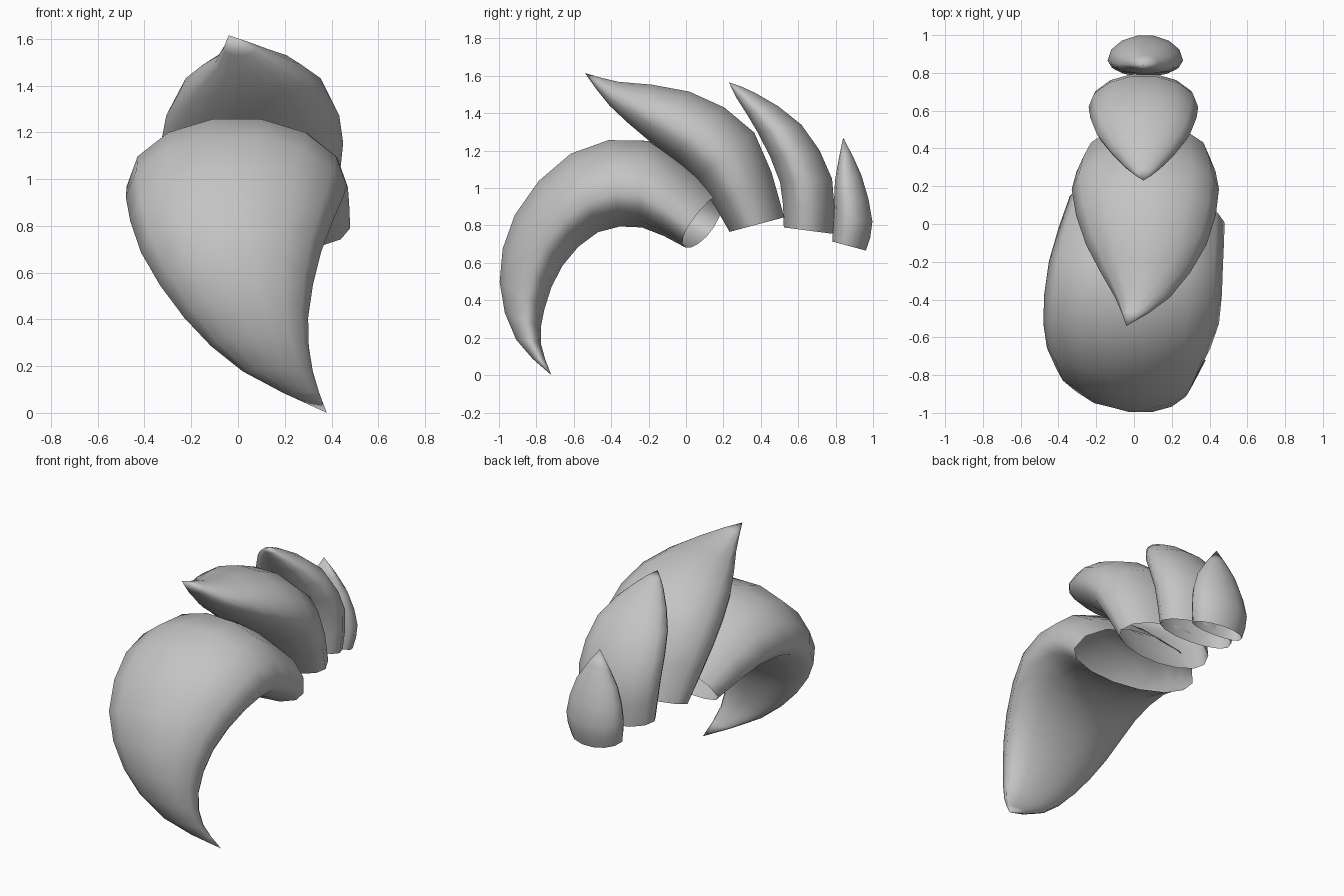
import bpy
import bmesh
import math
from mathutils import Vector

cube = bpy.data.objects.get("Cube")
if cube:
    bpy.data.objects.remove(cube, do_unlink=True)

# Single plain grey
grey = bpy.data.materials.new("plain_grey")
grey.use_nodes = True
colour = (0.55, 0.55, 0.55, 1.0)
grey.diffuse_color = colour
grey.node_tree.nodes["Principled BSDF"].inputs["Base Color"].default_value = colour

SIDES = 14


def smooth_keys(keys):
    """Insert one spline midpoint between each pair of key sections."""
    pts = [Vector(k) for k in keys]
    padded = [2 * pts[0] - pts[1]] + pts + [2 * pts[-1] - pts[-2]]
    result = []
    for a, b, c, d in zip(padded, padded[1:], padded[2:], padded[3:]):
        result += [b, (9 * (b + c) - a - d) / 16]
    return result


def section_ring(bm, section, belly, skew):
    """Egg-shaped ring whose widest line sits at fraction belly from the inner edge."""
    outer_y, outer_z, inner_y, inner_z, centre_x, half_width = section
    ring = []
    for i in range(SIDES):
        angle = math.tau * i / SIDES
        rise = math.sin(angle)
        side = math.cos(angle)
        t = belly + rise * ((1 - belly) if rise > 0 else belly)
        y = inner_y + (outer_y - inner_y) * t - skew * side
        z = inner_z + (outer_z - inner_z) * t
        ring.append(bm.verts.new((centre_x + half_width * side, y, z)))
    return ring


def curved_spike(name, keys, tip, belly, skew=0.0):
    """Open-based tapering spike; each key is outer y, z, inner y, z, centre x, half width."""
    x, y, z = tip
    sections = smooth_keys(keys + [(y, z, y, z, x, 0)])
    bm = bmesh.new()
    rings = [section_ring(bm, s, belly, skew * max(0, 1 - i / 3))
             for i, s in enumerate(sections)]
    point = bm.verts.new(tip)
    for low, high in zip(rings, rings[1:]):
        for i in range(SIDES):
            j = (i + 1) % SIDES
            bm.faces.new((low[i], low[j], high[j], high[i]))
    for i in range(SIDES):
        bm.faces.new((rings[-1][i], rings[-1][(i + 1) % SIDES], point))
    for face in bm.faces:
        face.smooth = True
    # Make the walls face away from the spine
    bm.normal_update()
    bm.faces.ensure_lookup_table()
    wall = bm.faces[0]
    middle = sum((v.co for v in rings[0] + rings[1]), Vector((0, 0, 0))) / (2 * SIDES)
    if wall.normal.dot(wall.calc_center_median() - middle) < 0:
        bmesh.ops.reverse_faces(bm, faces=bm.faces[:])
    mesh = bpy.data.meshes.new(name)
    bm.to_mesh(mesh)
    bm.free()
    mesh.materials.append(grey)
    obj = bpy.data.objects.new(name, mesh)
    bpy.context.collection.objects.link(obj)


# Large front spike hooking down to the ground
curved_spike("front_spike", [
    (0.19, 0.97, 0.01, 0.68, 0.07, 0.41),
    (-0.2, 1.26, -0.23, 0.785, 0.01, 0.46),
    (-0.62, 1.19, -0.47, 0.76, -0.015, 0.465),
    (-0.92, 0.86, -0.66, 0.58, -0.03, 0.385),
    (-1.0, 0.5, -0.755, 0.35, 0.035, 0.265),
    (-0.91, 0.19, -0.775, 0.17, 0.17, 0.15),
], (0.38, -0.72, 0), 0.38, 0.07)

# Second spike sweeping forward over the first
curved_spike("upper_spike", [
    (0.53, 0.845, 0.23, 0.765, 0.07, 0.33),
    (0.37, 1.3, 0.05, 1.05, 0.06, 0.39),
    (0.02, 1.52, -0.2, 1.25, 0.065, 0.32),
    (-0.36, 1.57, -0.41, 1.44, 0.045, 0.145),
], (-0.04, -0.54, 1.615), 0.42)

# Third spike, more upright
curved_spike("rear_spike", [
    (0.79, 0.755, 0.52, 0.79, 0.05, 0.26),
    (0.785, 1.05, 0.5, 1.03, 0.05, 0.29),
    (0.62, 1.34, 0.385, 1.29, 0.05, 0.25),
    (0.37, 1.51, 0.27, 1.48, 0.05, 0.1),
], (0.05, 0.23, 1.565), 0.42)

# Small spike at the back
curved_spike("back_spike", [
    (0.965, 0.665, 0.78, 0.715, 0.06, 0.18),
    (1.0, 0.82, 0.79, 0.86, 0.06, 0.2),
    (0.94, 1.07, 0.795, 1.04, 0.06, 0.145),
], (0.05, 0.84, 1.27), 0.36)
